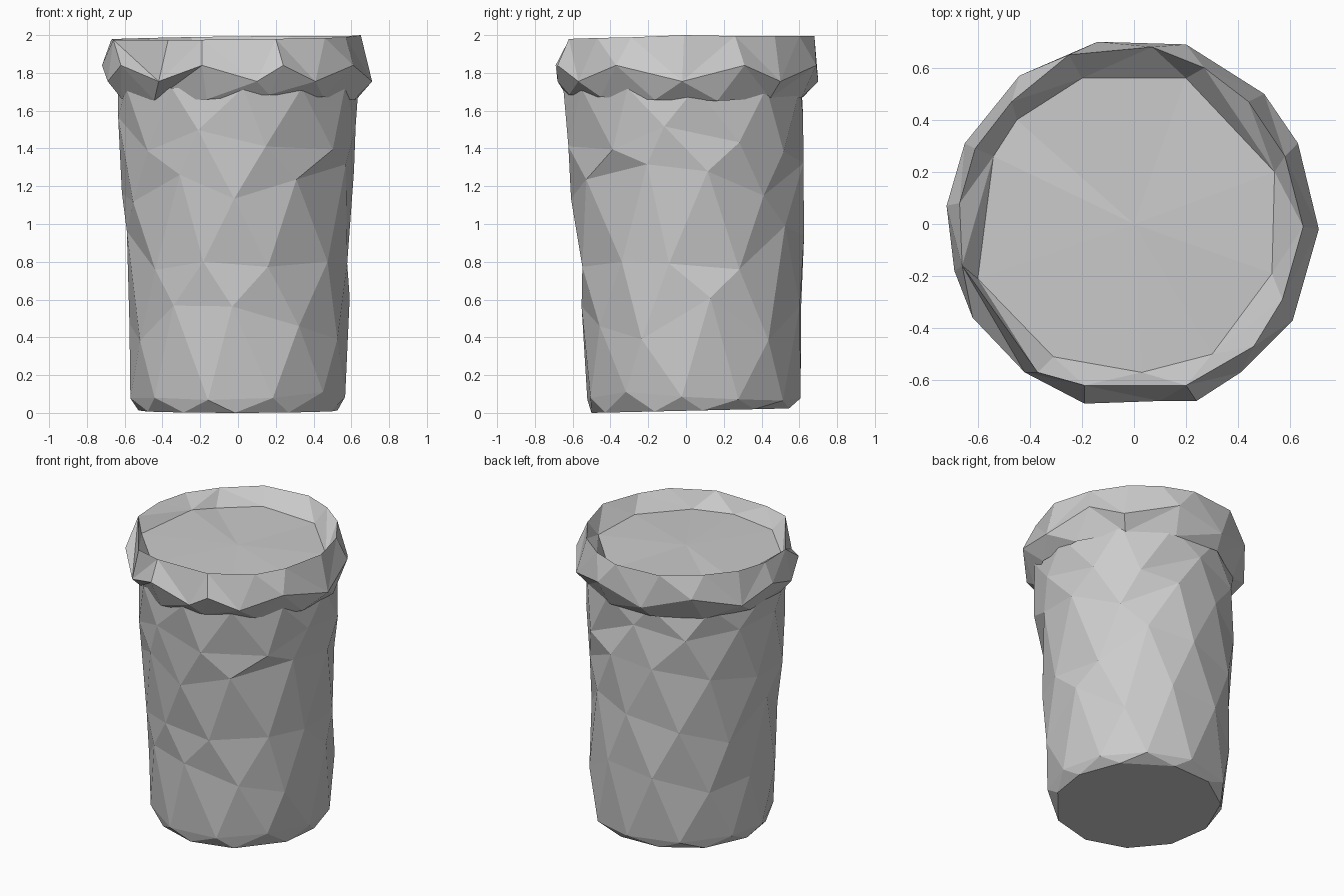
import bpy, bmesh, random
from math import atan2, cos, sin, pi, tau

random.seed(4)

cube = bpy.data.objects.get("Cube")
if cube:
    bpy.data.objects.remove(cube)

grey = bpy.data.materials.new("stone grey")
grey.use_nodes = True
grey.diffuse_color = (0.6, 0.6, 0.6, 1)
grey.node_tree.nodes["Principled BSDF"].inputs["Base Color"].default_value = grey.diffuse_color


def angle(v):
    return atan2(v.co.y, v.co.x) % tau


def bridge(bm, lower, upper):
    """Join two rings with triangles, stepping round both by angle."""
    a, b = sorted(lower, key=angle), sorted(upper, key=angle)
    i = j = 0
    while i < len(a) or j < len(b):
        next_a = angle(a[(i + 1) % len(a)]) + tau * ((i + 1) // len(a))
        next_b = angle(b[(j + 1) % len(b)]) + tau * ((j + 1) // len(b))
        p, q = a[i % len(a)], b[j % len(b)]
        if j >= len(b) or (i < len(a) and next_a <= next_b):
            i += 1
            bm.faces.new((p, a[i % len(a)], q))
        else:
            j += 1
            bm.faces.new((p, b[j % len(b)], q))


def cap(bm, ring, z):
    """Close a ring with a fan around a centre point."""
    ring = sorted(ring, key=angle)
    mid = bm.verts.new((0, 0, z))
    for p, q in zip(ring, ring[1:] + ring[:1]):
        bm.faces.new((p, q, mid))


def finish(bm, name):
    bmesh.ops.recalc_face_normals(bm, faces=bm.faces)
    mesh = bpy.data.meshes.new(name)
    bm.to_mesh(mesh)
    bm.free()
    mesh.materials.append(grey)
    bpy.context.collection.objects.link(bpy.data.objects.new(name, mesh))


# Tapered body of staggered, roughly chiselled rings: height, radius, y shift
levels = [(0.01, 0.53, 0.03), (0.09, 0.57, 0.035), (0.5, 0.59, 0.03), (0.87, 0.6, 0.025),
          (1.22, 0.615, 0.015), (1.5, 0.63, 0), (1.72, 0.64, -0.01)]
SIDES = 11
bm = bmesh.new()
rings = []
for n, (z, r, shift) in enumerate(levels):
    rough = 0 if n in (0, len(levels) - 1) else 1
    ring = []
    for k in range(SIDES):
        t = tau * (k + n % 2 / 2) / SIDES - pi / 2 + random.uniform(-0.06, 0.06)
        rad = r + rough * random.uniform(-0.012, 0.012)
        height = z + rough * random.uniform(-1, 1) * min(0.12, z * 0.3)
        if n == 0:
            height += 0.012 * (1 + sin(t)) - 0.01
        ring.append(bm.verts.new((rad * cos(t), rad * sin(t) + shift, height)))
    rings.append(ring)
for low, high in zip(rings, rings[1:]):
    bridge(bm, low, high)
cap(bm, rings[0], 0.012)
finish(bm, "body")

# Lid: zigzag widest outline, rim outline and recessed floor outline
widest = [(0.71, -0.02), (0.63, 0.31), (0.5, 0.5), (0.2, 0.69), (-0.14, 0.7), (-0.44, 0.57),
          (-0.65, 0.31), (-0.72, 0.07), (-0.69, -0.18), (-0.62, -0.36), (-0.42, -0.57),
          (-0.19, -0.69), (0.1, -0.68), (0.24, -0.68), (0.41, -0.57), (0.61, -0.37)]
rim = [(0.65, -0.01), (0.58, 0.26), (0.44, 0.47), (0.27, 0.6), (0.07, 0.68), (-0.25, 0.65),
       (-0.47, 0.47), (-0.61, 0.29), (-0.67, 0.08), (-0.66, -0.16), (-0.37, -0.57),
       (-0.19, -0.62), (0.2, -0.62), (0.46, -0.47), (0.57, -0.29)]
floor = [(0.54, 0.2), (0.2, 0.56), (-0.2, 0.56), (-0.45, 0.4), (-0.54, 0.26), (-0.6, -0.21),
         (-0.31, -0.51), (0.03, -0.57), (0.3, -0.5), (0.53, -0.19)]
bm = bmesh.new()
under = []
for k in range(12):
    t = tau * (k + 0.5) / 12
    r = 0.635 + random.uniform(-0.01, 0.01)
    under.append(bm.verts.new((r * cos(t), r * sin(t), 1.665 + random.uniform(-0.02, 0.02))))
belt = [bm.verts.new((x, y, 1.84 if k % 2 else 1.755)) for k, (x, y) in enumerate(widest)]
lip = [bm.verts.new((x, y, 1.985 + 0.012 * (x + y))) for x, y in rim]
for v in lip:
    v.co.z = min(v.co.z, 2.0)
lip[0].co.z = 2.0
base = [bm.verts.new((x, y, 1.88 + random.uniform(-0.015, 0.015))) for x, y in floor]
for low, high in ((under, belt), (belt, lip), (lip, base)):
    bridge(bm, low, high)
cap(bm, base, 1.89)
finish(bm, "lid")
